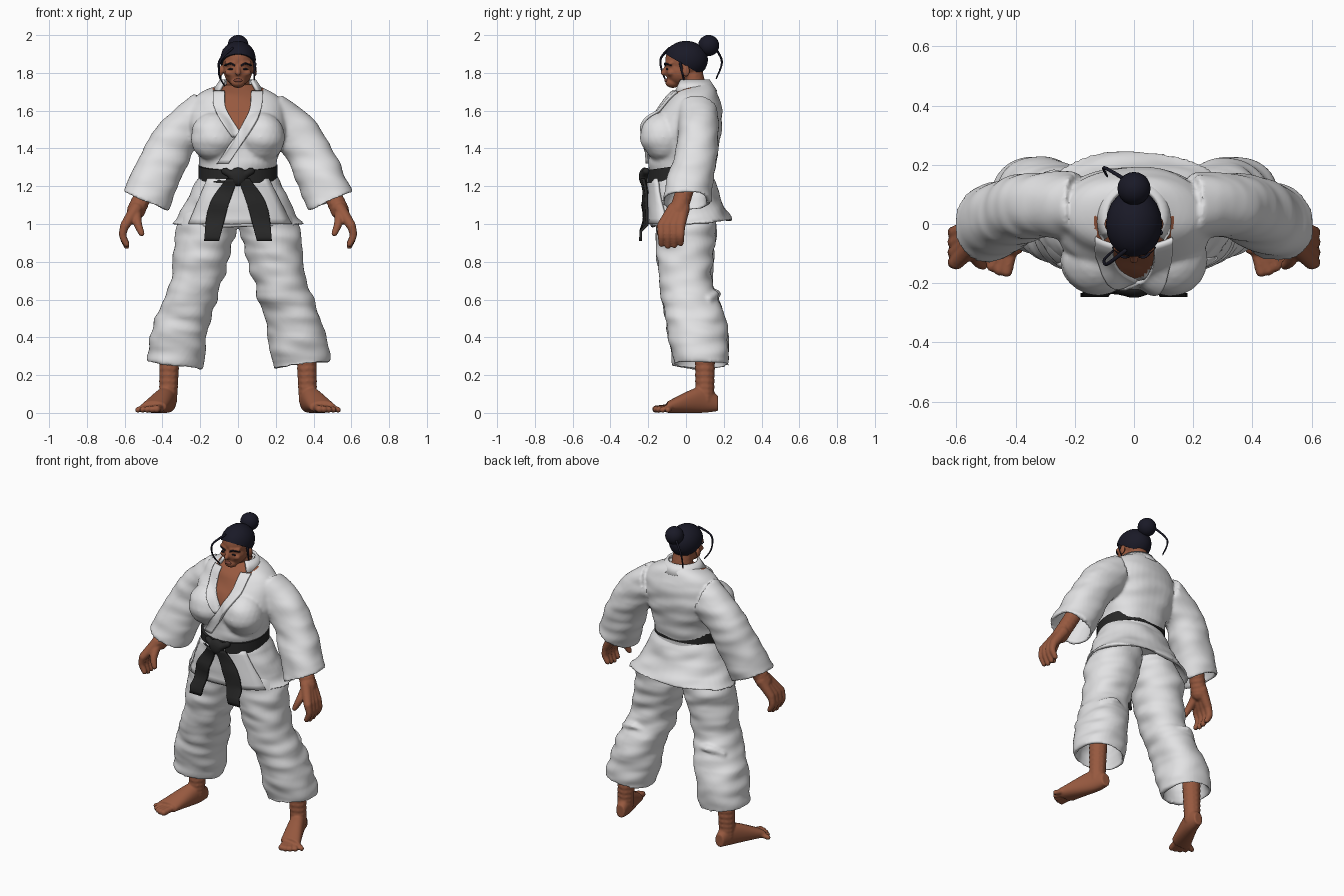
import bpy, bmesh, math
from mathutils import Matrix, Vector, noise
from mathutils.bvhtree import BVHTree

cube = bpy.data.objects.get("Cube")
if cube:
    bpy.data.objects.remove(cube)


def material(name, *rgb):
    mat = bpy.data.materials.new(name)
    mat.use_nodes = True
    mat.diffuse_color = (*rgb, 1)
    shader = mat.node_tree.nodes["Principled BSDF"]
    shader.inputs["Base Color"].default_value = mat.diffuse_color
    shader.inputs["Roughness"].default_value = .8
    return mat


white = material("white_cotton", .76, .76, .77)
skin = material("brown_skin", .31, .1, .05)
black = material("black_belt", .02, .02, .02)
hair = material("black_hair", .01, .01, .02)
lip_red = material("dark_lips", .2, .06, .04)


def spline(keys, steps=6):
    """Smooth curve through a few keys of any dimension."""
    keys = [Vector(key) for key in keys]
    padded = [keys[0], *keys, keys[-1]]
    result = []
    for before, start, end, after in zip(padded, padded[1:], padded[2:], padded[3:]):
        for step in range(steps):
            t = step / steps
            tangent_in, tangent_out = (end - before) / 2, (after - start) / 2
            bend = start.lerp(end, t * t * (3 - 2 * t))
            result.append(bend + tangent_in * t * (1 - t) ** 2 - tangent_out * t * t * (1 - t))
    return result + [keys[-1]]


def skin_grid(bm, rows, closed):
    """Faces between rows of points; returns the rows of vertices."""
    grid = [[bm.verts.new(point) for point in row] for row in rows]
    for low, high in zip(grid, grid[1:]):
        for i in range(len(low) if closed else len(low) - 1):
            j = (i + 1) % len(low)
            bm.faces.new((low[i], low[j], high[j], high[i]))
    return grid


def loft(bm, *keys, depth_tilt=0, hollow=False, power=2.2, sides=40):
    """Closed body through key rings (x, y, z, radius, depth, optional tilt)."""
    depth_tilt = math.radians(depth_tilt)
    depth_axis = Vector((0, math.cos(depth_tilt), math.sin(depth_tilt)))
    rings = spline([key if len(key) == 6 else (*key, 0) for key in keys])
    if hollow:
        for source, wall in ((rings[-1], .02), (rings[-6], .04)):
            ring = source.copy()
            ring[3] -= wall
            ring[4] -= wall
            rings.append(ring)
    rows = []
    for x, y, z, radius, depth, tilt in rings:
        tilt = math.radians(tilt)
        side_axis = Vector((math.cos(tilt), 0, math.sin(tilt)))
        row = []
        for i in range(sides):
            wave = [f(math.tau * i / sides) for f in (math.cos, math.sin)]
            across, along = [math.copysign(abs(w) ** (2 / power), w) for w in wave]
            row.append(Vector((x, y, z)) + side_axis * radius * across + depth_axis * depth * along)
        rows.append(row)
    grid = skin_grid(bm, rows, True)
    bm.faces.new(grid[0])
    bm.faces.new(grid[-1])


def blob(bm, center, size):
    place = Matrix.Translation(center) @ Matrix.Diagonal((*size, 1))
    bmesh.ops.create_icosphere(bm, subdivisions=3, radius=1, matrix=place)


def limb(bm, start_radius, end_radius, *keys):
    """Chain of overlapping balls along a smooth path."""
    length = sum((Vector(b) - Vector(a)).length for a, b in zip(keys, keys[1:]))
    steps = math.ceil(2 * length / end_radius / (len(keys) - 1))
    path = spline(keys, steps)
    for i, point in enumerate(path):
        radius = start_radius + (end_radius - start_radius) * i / (len(path) - 1)
        place = Matrix.Translation(point)
        bmesh.ops.create_icosphere(bm, subdivisions=2, radius=radius, matrix=place)


def mirror(bm):
    copy = bmesh.ops.duplicate(bm, geom=bm.verts[:] + bm.edges[:] + bm.faces[:])
    for item in copy["geom"]:
        if isinstance(item, bmesh.types.BMVert):
            item.co.x *= -1


def finish(bm, name, mat, voxel=0, crease=0):
    """Make the object, optionally fused into one skin with soft cloth creases."""
    bmesh.ops.recalc_face_normals(bm, faces=bm.faces)
    for face in bm.faces:
        face.smooth = True
    for edge in bm.edges:
        edge.smooth = edge.calc_face_angle(0) < .8
    mesh = bpy.data.meshes.new(name)
    bm.to_mesh(mesh)
    bm.free()
    ob = bpy.data.objects.new(name, mesh)
    bpy.context.collection.objects.link(ob)
    if voxel:
        fuse = ob.modifiers.new("fuse", "REMESH")
        fuse.mode, fuse.voxel_size, fuse.use_smooth_shade = "VOXEL", voxel, True
        soften = ob.modifiers.new("soften", "SMOOTH")
        soften.factor, soften.iterations = .5, 3
        graph = bpy.context.evaluated_depsgraph_get()
        ob.data = bpy.data.meshes.new_from_object(ob.evaluated_get(graph))
        ob.modifiers.clear()
    if crease:
        grain = Matrix(((6, 0, 5), (0, 6, 0), (0, 0, 14)))
        shifts = [v.normal * crease * noise.noise(grain @ v.co) for v in ob.data.vertices]
        for vertex, shift in zip(ob.data.vertices, shifts):
            vertex.co += shift
    ob.data.materials.clear()
    ob.data.materials.append(mat)
    return ob


def cloth(name, mat, rows):
    bm = bmesh.new()
    skin_grid(bm, rows, False)
    ob = finish(bm, name, mat)
    solid = ob.modifiers.new("thickness", "SOLIDIFY")
    solid.thickness, solid.offset = .015, 0


def surface(ob):
    return BVHTree.FromPolygons([v.co for v in ob.data.vertices], [p.vertices for p in ob.data.polygons])


def front_band(name, mat, tree, lift, *keys):
    """Band laid over the front of a body through keys (x, z, half width)."""
    rows = []
    for x, z, half in spline(keys):
        row = []
        for i in range(-6, 7):
            point = Vector((x + half * i / 6, -1, z))
            hit = tree.ray_cast(point, Vector((0, 1, 0)))[0]
            point.y = (hit.y if hit else -.2) - lift
            row.append(point)
        rows.append(row)
    cloth(name, mat, rows)


# Jacket: sleeves and bust mirrored, then fused with the torso
bm = bmesh.new()
loft(bm, (.2, .06, 1.57, .12, .11, 75), (.35, .06, 1.42, .12, .11, 30), (.49, 0, 1.12, .13, .13, 24), hollow=True)
blob(bm, (.12, -.12, 1.46), (.13, .12, .13))
mirror(bm)
loft(bm, (0, -.02, 1.2, .2, .16), (0, -.02, 1.35, .21, .18), (0, 0, 1.5, .26, .19),
     (0, .04, 1.66, .23, .14), (0, .06, 1.74, .09, .08))
jacket = finish(bm, "jacket", white, .01, .01)
# Bare skin in the neckline
jacket.data.materials.append(skin)
for face in jacket.data.polygons:
    x, y, z = face.center
    if y < .03 and abs(x) < (z - 1.49) * .6:
        face.material_index = 1

# Collar around the neck, running into the crossed lapels
rows = []
for i in range(-13, 14):
    turn = math.radians(i * 10)
    ring = Vector((math.sin(turn), math.cos(turn), 0))
    rows.append([ring * .09 + Vector((0, .03, 1.76)), ring * .13 + Vector((0, .03, 1.7))])
cloth("collar", white, rows)
torso = surface(jacket)
front_band("right_lapel", white, torso, .005, (-.1, 1.7, .03), (-.09, 1.6, .03), (0, 1.46, .03))
front_band("left_lapel", white, torso, .015, (.1, 1.7, .03), (.09, 1.6, .03), (.04, 1.5, .03), (-.08, 1.32, .03))

# Jacket skirt, hollow underneath, with an overlapping front flap
bm = bmesh.new()
loft(bm, (0, -.03, 1.28, .2, .16), (0, 0, 1.1, .28, .19), (0, .03, 1, .35, .22), depth_tilt=5, hollow=True)
skirt = finish(bm, "jacket_skirt", white, .01, .015)
hips = surface(skirt)
front_band("front_flap", white, hips, .01, (0, 1.24, .16), (.01, 1, .27))

# Belt, knot and hanging tails
bm = bmesh.new()
loft(bm, (0, -.03, 1.24, .21, .18), (0, -.03, 1.31, .21, .18), depth_tilt=8)
finish(bm, "belt", black)
bm = bmesh.new()
blob(bm, (0, -.22, 1.25), (.05, .03, .05))
limb(bm, .02, .02, (-.07, -.21, 1.28), (0, -.23, 1.25), (.07, -.21, 1.28))
finish(bm, "belt_knot", black, .006)
front_band("right_belt_tail", black, hips, .04, (-.03, 1.24, .03), (-.1, 1.1, .05), (-.14, .91, .04))
front_band("left_belt_tail", black, hips, .04, (.03, 1.24, .03), (.1, 1.1, .05), (.14, .91, .04))

# Trousers with a gathered fold behind each knee
bm = bmesh.new()
loft(bm, (.12, 0, 1.1, .13, .14), (.16, 0, 1, .16, .16), (.22, 0, .7, .14, .14),
     (.29, .05, .5, .15, .16), (.34, .08, .25, .15, .15, 8), hollow=True)
limb(bm, .02, .02, (.17, .12, .6), (.27, .16, .63), (.36, .12, .6))
mirror(bm)
finish(bm, "trousers", white, .01, .015)

# Feet with five toes each
bm = bmesh.new()
loft(bm, (.36, .17, .05, .03, .04), (.38, .08, .07, .05, .07), (.45, -.1, .03, .07, .03), depth_tilt=90)
limb(bm, .05, .06, (.37, .1, .07), (.36, .1, .4))
for i in range(5):
    thick = .02 - i * .001
    limb(bm, thick, thick, (.41 + i * .02, -.08, .03), (.43 + i * .025, -.16 + i * i * .004, thick))
mirror(bm)
finish(bm, "feet", skin, .006)

# Hands hanging with relaxed fingers
bm = bmesh.new()
limb(bm, .05, .05, (.48, 0, 1.2), (.54, -.04, 1.07))
for i in range(4):
    y, drop = i * .034 - .13, abs(i - 1.3) * .01
    limb(bm, .036, .025, (.54, y / 2, 1.08), (.6, y, .99))
    limb(bm, .025, .016, (.6, y, .99), (.61, y, .94), (.59, y, .88 + drop))
limb(bm, .03, .016, (.54, -.07, 1.06), (.53, -.12, 1), (.51, -.14, .95))
mirror(bm)
finish(bm, "hands", skin, .006)

# Head: skull, jaw, chin, neck, nose, brow ridge, cheeks and ears
bm = bmesh.new()
blob(bm, (0, 0, 1.87), (.086, .11, .1))
blob(bm, (0, -.03, 1.81), (.076, .08, .08))
blob(bm, (0, -.07, 1.75), (.04, .04, .03))
limb(bm, .08, .06, (0, .06, 1.6), (0, .03, 1.8))
limb(bm, .01, .015, (0, -.1, 1.84), (0, -.12, 1.8))
limb(bm, .013, .013, (.02, -.1, 1.85), (.06, -.08, 1.85))
blob(bm, (.04, -.08, 1.8), (.03, .02, .02))
blob(bm, (.09, 0, 1.81), (.01, .02, .03))
mirror(bm)
finish(bm, "head", skin, .006)

# Brows, eyes and lips
bm = bmesh.new()
limb(bm, .005, .004, (.02, -.11, 1.84), (.04, -.11, 1.85), (.07, -.08, 1.84))
blob(bm, (.04, -.1, 1.82), (.015, .006, .005))
mirror(bm)
finish(bm, "brows_and_eyes", hair)
bm = bmesh.new()
blob(bm, (0, -.105, 1.76), (.024, .01, .01))
finish(bm, "lips", lip_red)

# Hair cap cut along a slanted hairline, bun and loose strands
bm = bmesh.new()
blob(bm, (0, 0, 1.87), (.095, .117, .1))
bmesh.ops.bisect_plane(bm, geom=bm.verts[:] + bm.edges[:] + bm.faces[:], plane_co=(0, -.11, 1.9),
                       plane_no=(0, .5, .87), clear_inner=True)
bmesh.ops.holes_fill(bm, edges=bm.edges[:])
finish(bm, "hair_cap", hair)
bm = bmesh.new()
blob(bm, (0, .12, 1.945), (.056, .056, .056))
finish(bm, "hair_bun", hair)
bm = bmesh.new()
limb(bm, .008, .005, (-.03, .15, 1.94), (-.1, .19, 1.86), (-.09, .16, 1.77))
limb(bm, .008, .005, (-.03, -.09, 1.93), (-.09, -.135, 1.87), (-.1, -.12, 1.79), (-.07, -.09, 1.73))
limb(bm, .009, .005, (.09, -.03, 1.85), (.085, -.01, 1.76))
finish(bm, "hair_strands", hair, .004)
